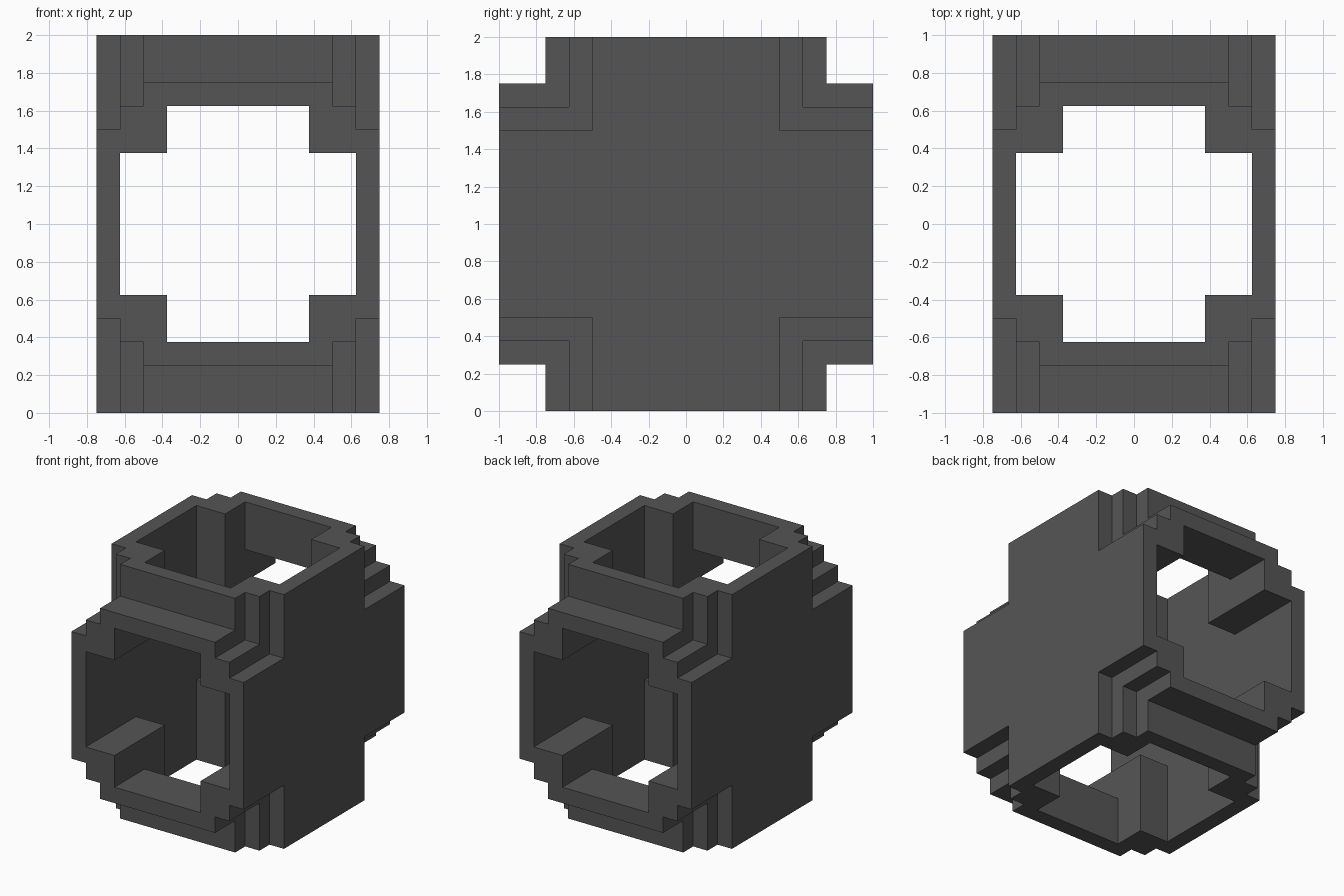
import bpy, bmesh
from mathutils import Matrix

if "Cube" in bpy.data.objects:
    bpy.data.objects.remove(bpy.data.objects["Cube"])

grey = bpy.data.materials.new("dark grey")
grey.diffuse_color = (0.091, 0.091, 0.091, 1)
grey.use_nodes = True
grey.node_tree.nodes["Principled BSDF"].inputs["Base Color"].default_value = grey.diffuse_color

# Quarter cross-sections (sideways, across), mirrored into full stepped outlines
OUTER = [(0.75, 0.5), (0.625, 0.5), (0.625, 0.625), (0.5, 0.625), (0.5, 0.75)]
INNER = [(0.625, 0.375), (0.375, 0.375), (0.375, 0.625)]


def full_outline(quarter):
    half = quarter + [(-x, v) for x, v in reversed(quarter)]
    return half + [(-x, -v) for x, v in half]


def prism(name, quarter, half_length, along_y):
    """Extrude a mirrored profile along z, or along y when along_y is set."""
    bm = bmesh.new()
    verts = [bm.verts.new((x, v, -half_length)) for x, v in full_outline(quarter)]
    face = bm.faces.new(verts)
    ext = bmesh.ops.extrude_face_region(bm, geom=[face])
    top = [g for g in ext["geom"] if isinstance(g, bmesh.types.BMVert)]
    bmesh.ops.translate(bm, verts=top, vec=(0, 0, 2 * half_length))
    if along_y:
        bmesh.ops.transform(bm, matrix=Matrix.Rotation(1.5707963267948966, 4, 'X'),
                            verts=bm.verts)
    # Snap to the grid so the shared side walls are exactly coplanar
    for v in bm.verts:
        v.co = [round(c * 16) / 16 for c in v.co]
    bmesh.ops.translate(bm, verts=bm.verts, vec=(0, 0, 1))
    bmesh.ops.recalc_face_normals(bm, faces=bm.faces)
    mesh = bpy.data.meshes.new(name)
    bm.to_mesh(mesh)
    bm.free()
    mesh.materials.append(grey)
    obj = bpy.data.objects.new(name, mesh)
    bpy.context.collection.objects.link(obj)
    return obj


def combine(target, tool, operation):
    mod = target.modifiers.new("combine", 'BOOLEAN')
    mod.operation = operation
    mod.solver = 'EXACT'
    mod.object = tool
    tool.hide_render = True
    bpy.context.view_layer.objects.active = target
    bpy.ops.object.modifier_apply(modifier=mod.name)
    bpy.data.objects.remove(tool)


# Two crossing stepped tubes form the shell
pipe = prism("pipe_cross", OUTER, 1, False)
combine(pipe, prism("level_tube", OUTER, 1, True), 'UNION')

# Plus-shaped bores open the four ends and leave the side walls closed
bore = prism("upright_bore", INNER, 1.25, False)
combine(bore, prism("level_bore", INNER, 1.25, True), 'UNION')
combine(pipe, bore, 'DIFFERENCE')
